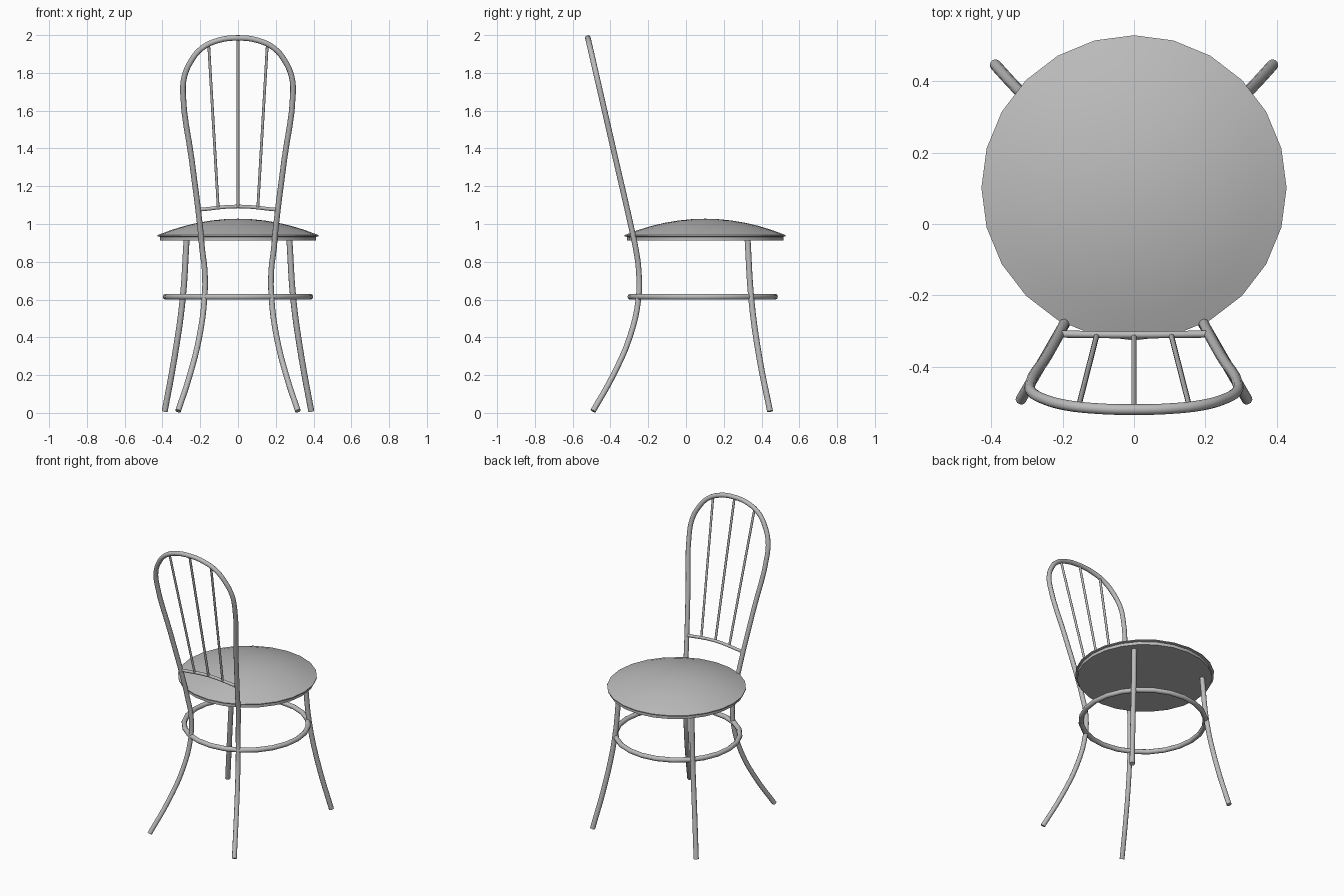
import bpy, bmesh, math
from mathutils import Vector

cube = bpy.data.objects.get("Cube")
if cube:
    bpy.data.objects.remove(cube, do_unlink=True)

metal = bpy.data.materials.new("grey_metal")
metal.use_nodes = True
GREY = (0.5, 0.5, 0.5, 1)
metal.diffuse_color = GREY
metal.node_tree.nodes["Principled BSDF"].inputs["Base Color"].default_value = GREY


def finish(obj, angle=40):
    bpy.ops.object.select_all(action='DESELECT')
    obj.select_set(True)
    bpy.context.view_layer.objects.active = obj
    if obj.type == 'CURVE':
        bpy.ops.object.convert(target='MESH')
    bpy.ops.object.shade_smooth_by_angle(angle=math.radians(angle))


def tube(name, points, radius, closed=False, steps=4):
    """Round tube running smoothly through the points."""
    curve = bpy.data.curves.new(name, 'CURVE')
    curve.dimensions = '3D'
    curve.bevel_depth = radius
    curve.bevel_resolution = 3
    curve.resolution_u = steps
    curve.use_fill_caps = True
    spline = curve.splines.new('BEZIER')
    spline.bezier_points.add(len(points) - 1)
    for bp, p in zip(spline.bezier_points, points):
        bp.co = p
        bp.handle_left_type = bp.handle_right_type = 'AUTO'
    spline.use_cyclic_u = closed
    curve.materials.append(metal)
    obj = bpy.data.objects.new(name, curve)
    bpy.context.collection.objects.link(obj)
    finish(obj, 50)


def back_y(z):
    """Depth of the leaning backrest plane at a height."""
    return -0.28 - 0.229 * (z - 0.94)


# Seat: lathed domed cushion with a thin lip over a flat base
SEAT_Y = 0.101
profile = [(0, 0.912), (0.414, 0.912), (0.414, 0.932), (0.427, 0.935), (0.427, 0.941)]
profile += [(0.427 * k, 0.941 + 0.087 * (1 - k * k)) for k in (0.83, 0.66, 0.5, 0.33, 0.16, 0)]
bm = bmesh.new()
verts = [bm.verts.new((r, 0, z)) for r, z in profile]
edges = [bm.edges.new(pair) for pair in zip(verts, verts[1:])]
bmesh.ops.spin(bm, geom=verts + edges, cent=(0, 0, 0), axis=(0, 0, 1),
               angle=math.tau, steps=24)
bmesh.ops.remove_doubles(bm, verts=bm.verts, dist=0.0005)
bmesh.ops.recalc_face_normals(bm, faces=bm.faces)
mesh = bpy.data.meshes.new("seat")
bm.to_mesh(mesh)
bm.free()
mesh.materials.append(metal)
seat = bpy.data.objects.new("seat", mesh)
seat.location.y = SEAT_Y
bpy.context.collection.objects.link(seat)
finish(seat)

# Backrest hoop and its two legs: one continuous bent tube
leg = [(0.317, -0.492, 0.01), (0.255, -0.385, 0.2), (0.205, -0.298, 0.4),
       (0.178, -0.252, 0.6), (0.176, -0.25, 0.75), (0.19, -0.266, 0.87)]
hoop = [(0.2, 0.98), (0.245, 1.34), (0.291, 1.69), (0.284, 1.78),
        (0.25, 1.86), (0.192, 1.93), (0.105, 1.972)]
side = [Vector(p) for p in leg] + [Vector((x, back_y(z), z)) for x, z in hoop]
mirrored = [Vector((-p.x, p.y, p.z)) for p in reversed(side)]
tube("backrest_hoop_and_legs", side + [Vector((0, back_y(1.985), 1.985))] + mirrored, 0.015)

# Crossbar and spindles of the backrest
tube("backrest_crossbar", [(-0.21, -0.308, 1.075), (0, -0.31, 1.093), (0.21, -0.308, 1.075)], 0.01)
for name, low, high, top in (("right", -0.105, -0.155, 1.948), ("middle", 0, 0, 1.98),
                             ("left", 0.105, 0.155, 1.948)):
    tube(name + "_spindle", [(low, back_y(1.09), 1.09), (high, back_y(top), top)], 0.0075, steps=1)

# Splayed legs opposite the backrest
for name, s in (("left", 1), ("right", -1)):
    tube(name + "_splayed_leg", [(s * 0.388, 0.445, 0.008), (s * 0.335, 0.387, 0.3),
                                 (s * 0.293, 0.346, 0.6), (s * 0.272, 0.326, 0.92)], 0.016)

# Bracing ring around the legs
ring = [(0.382 * math.cos(i * math.tau / 24), 0.088 + 0.382 * math.sin(i * math.tau / 24), 0.615)
        for i in range(24)]
tube("bracing_ring", ring, 0.016, closed=True, steps=1)
